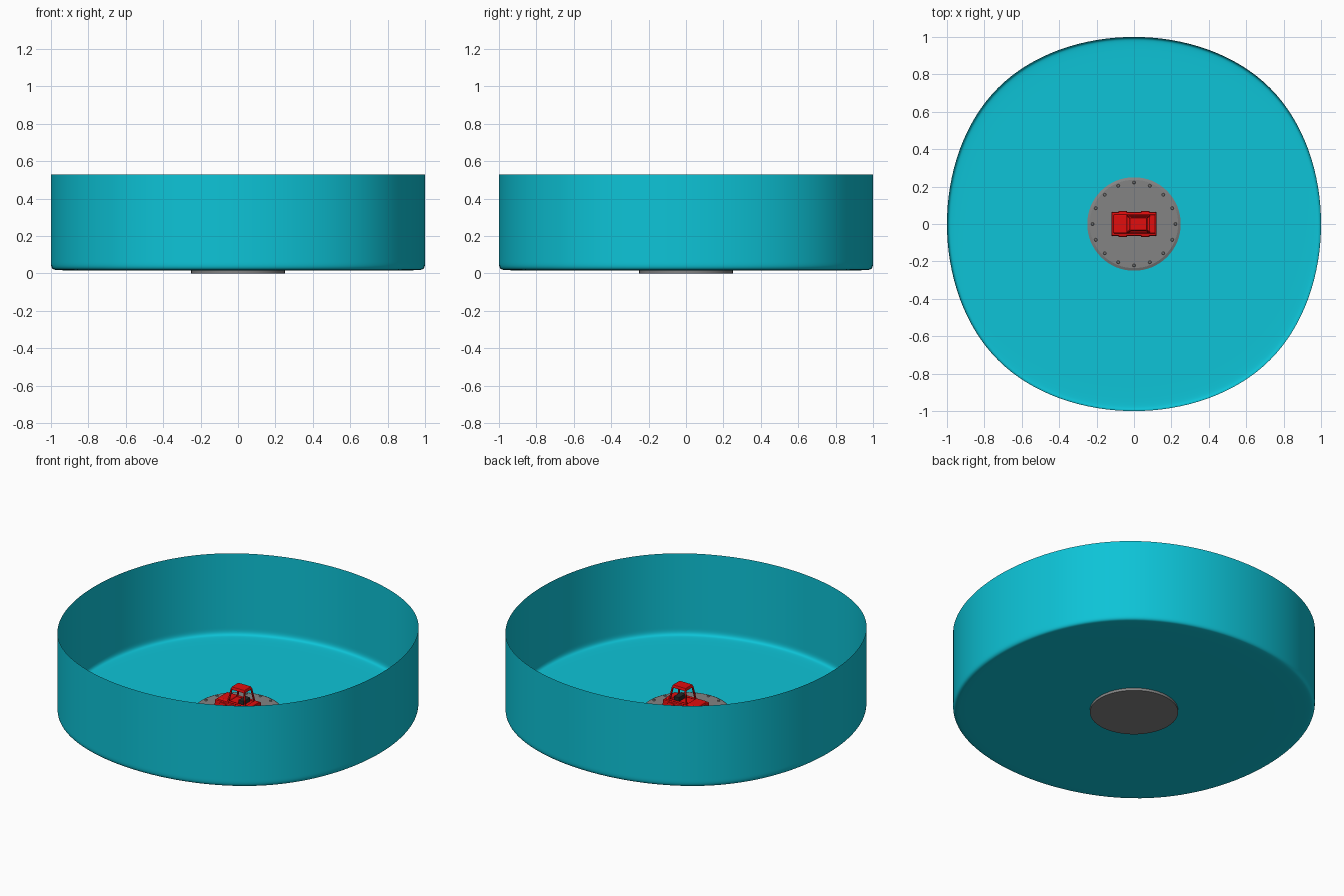
import bpy, bmesh, math
from mathutils import Vector

cube = bpy.data.objects.get("Cube")
if cube:
    bpy.data.objects.remove(cube, do_unlink=True)


def material(name, r, g, b):
    m = bpy.data.materials.new(name)
    m.use_nodes = True
    m.diffuse_color = (r, g, b, 1)
    m.node_tree.nodes["Principled BSDF"].inputs["Base Color"].default_value = (r, g, b, 1)
    return m


teal = material("teal", 0.004, 0.55, 0.68)
grey = material("grey metal", 0.23, 0.23, 0.23)
red = material("red paint", 0.75, 0.004, 0.004)
dark = material("dark rubber", 0.02, 0.02, 0.02)


def finish(bm, name, mat, smooth=None):
    bmesh.ops.recalc_face_normals(bm, faces=bm.faces)
    mesh = bpy.data.meshes.new(name)
    bm.to_mesh(mesh)
    bm.free()
    mesh.materials.append(mat)
    obj = bpy.data.objects.new(name, mesh)
    bpy.context.collection.objects.link(obj)
    if smooth:
        bpy.ops.object.select_all(action="DESELECT")
        obj.select_set(True)
        bpy.context.view_layer.objects.active = obj
        bpy.ops.object.shade_smooth_by_angle(angle=math.radians(smooth))
    return obj


def bevel(obj, width):
    mod = obj.modifiers.new("Bevel", "BEVEL")
    mod.width, mod.segments = width, 2
    return obj


def box(name, lo, hi, mat, taper=0.0, width=0.003):
    """Box between two corners; the top is drawn in by taper."""
    bm = bmesh.new()
    lo, hi = Vector(lo), Vector(hi)
    bmesh.ops.create_cube(bm, size=1)
    for v in bm.verts:
        top = v.co.z > 0
        for i in range(3):
            s = taper if top and i < 2 else 0
            v.co[i] = hi[i] - s if v.co[i] > 0 else lo[i] + s
    return bevel(finish(bm, name, mat), width)


def cylinder(bm, radius, depth, centre, sides, axis="Z", top=None):
    verts = bmesh.ops.create_cone(bm, cap_ends=True, segments=sides, radius1=radius,
                                  radius2=radius if top is None else top, depth=depth)["verts"]
    if axis == "Y":
        for v in verts:
            v.co = Vector((v.co.x, v.co.z, v.co.y))
    bmesh.ops.translate(bm, verts=verts, vec=centre)


def beam(name, a, b, mat, radius):
    """Square bar between two points."""
    a, b = Vector(a), Vector(b)
    bm = bmesh.new()
    bmesh.ops.create_cone(bm, cap_ends=True, segments=4, radius1=radius, radius2=radius,
                          depth=(b - a).length)
    turn = (b - a).to_track_quat("Z", "Y")
    for v in bm.verts:
        v.co = turn @ v.co + (a + b) / 2
    return finish(bm, name, mat)


# Open tub: a square cage with tight loops at the floor, smoothed by subdivision
half = 12 / 11
bm = bmesh.new()
rings = []
for r, z in ((half, 0.53), (half, 0.13), (half, 0.065), (half, 0.016), (half - 0.065, 0.016)):
    rings.append([bm.verts.new((x * r, y * r, z)) for x, y in ((1, 1), (-1, 1), (-1, -1), (1, -1))])
for a, b in zip(rings, rings[1:]):
    for i in range(4):
        j = (i + 1) % 4
        bm.faces.new((a[i], a[j], b[j], b[i]))
bm.faces.new(rings[-1])
for f in bm.faces:
    f.smooth = True
tub = finish(bm, "tub", teal)
sub = tub.modifiers.new("Subdivision", "SUBSURF")
sub.levels = sub.render_levels = 5

# Round base plate with a chamfered edge and a ring of rivets
bm = bmesh.new()
cylinder(bm, 0.25, 0.022, (0, 0, 0.011), 64)
cylinder(bm, 0.25, 0.006, (0, 0, 0.025), 64, top=0.236)
finish(bm, "base_plate", grey, 20)
bm = bmesh.new()
for i in range(16):
    a = math.tau * i / 16
    cylinder(bm, 0.009, 0.006, (0.221 * math.cos(a), 0.221 * math.sin(a), 0.03), 12, top=0.006)
finish(bm, "rivets", grey, 30)

# Vehicle body, hood and bed
box("vehicle_body", (-0.121, -0.064, 0.04), (0.121, 0.064, 0.085), red, 0.002, 0.006)
box("hood", (-0.112, -0.052, 0.08), (-0.035, 0.052, 0.094), red, 0.005, 0.004)
box("rear_deck", (0.08, -0.052, 0.08), (0.115, 0.052, 0.092), red, 0.004)
box("undercarriage", (-0.1, -0.05, 0.028), (0.1, 0.05, 0.045), dark)

# Wheels and fenders
bm = bmesh.new()
for x in (-0.06, 0.06):
    for y in (-0.056, 0.056):
        cylinder(bm, 0.022, 0.022, (x, y, 0.05), 20, "Y")
finish(bm, "wheels", dark, 30)
for x, end in ((-0.06, "front"), (0.06, "rear")):
    for s, side in ((-1, "right"), (1, "left")):
        y = sorted((s * 0.05, s * 0.071))
        box(f"{end}_{side}_fender", (x - 0.024, y[0], 0.06), (x + 0.024, y[1], 0.08), red, 0.003)

# Open cabin: four leaning posts, sill bars and a roof
for s, side in ((-1, "right"), (1, "left")):
    for low, high, end in ((-0.035, -0.02, "front"), (0.082, 0.067, "rear")):
        beam(f"{end}_{side}_post", (low, s * 0.046, 0.084), (high, s * 0.034, 0.168), red, 0.006)
    beam(f"{side}_sill", (-0.035, s * 0.046, 0.088), (0.082, s * 0.046, 0.088), red, 0.006)
box("roof", (-0.026, -0.039, 0.163), (0.073, 0.039, 0.18), red, 0.005)
box("seat", (0.025, -0.034, 0.084), (0.062, 0.034, 0.11), dark)
